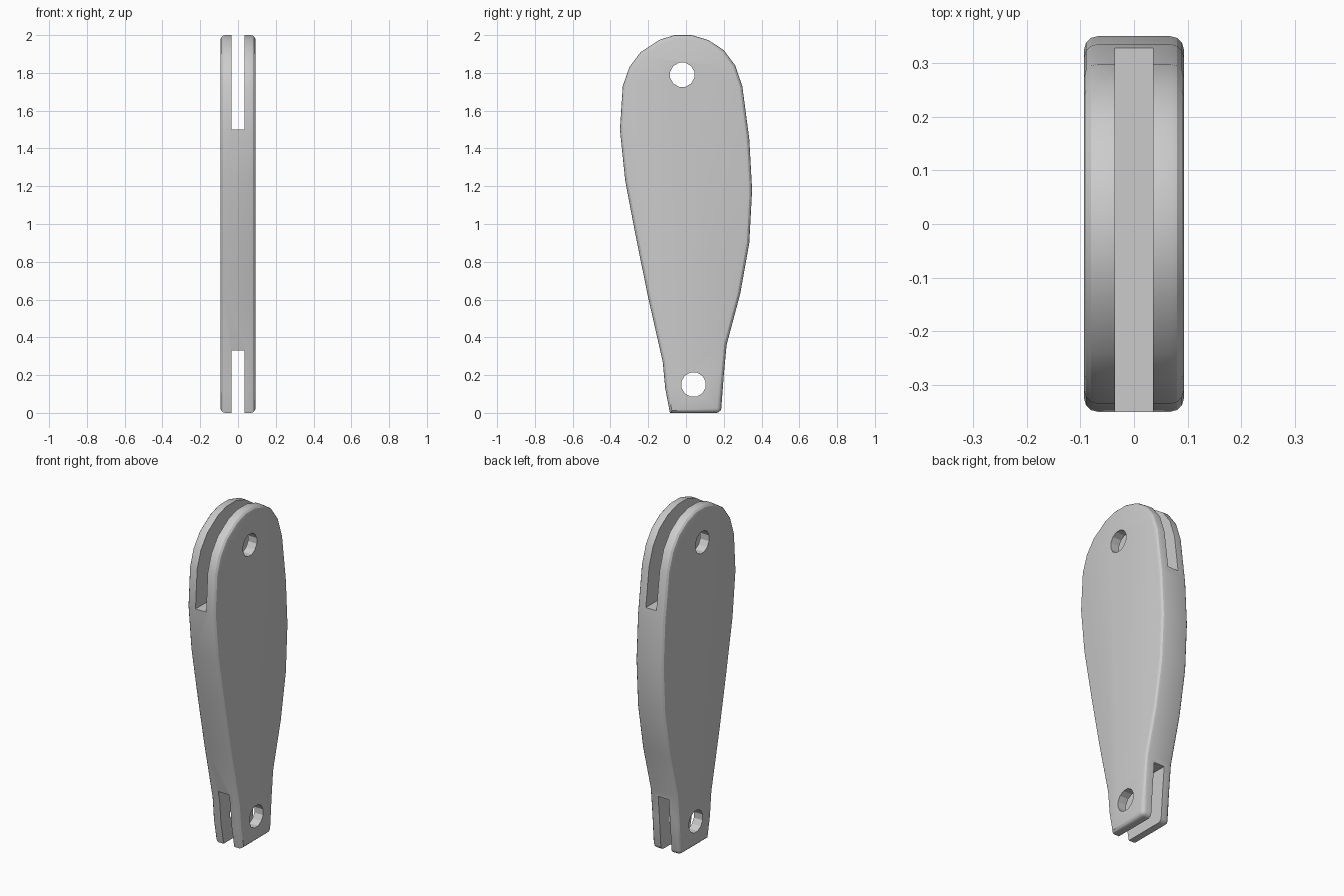
import bpy
import bmesh
import math

old = bpy.data.objects.get("Cube")
if old:
    bpy.data.objects.remove(old, do_unlink=True)

HALF = 0.093       # half thickness of the link
SLOT = 0.035       # half width of the fork slots

grey = bpy.data.materials.new("light_grey")
grey.use_nodes = True
grey.diffuse_color = (0.6, 0.6, 0.6, 1)
grey.node_tree.nodes["Principled BSDF"].inputs["Base Color"].default_value = (0.6, 0.6, 0.6, 1)


def prism(name, outline, half):
    """Extrude a (y, z) outline along x, centred on x = 0."""
    bm = bmesh.new()
    face = bm.faces.new([bm.verts.new((-half, y, z)) for y, z in outline])
    extruded = bmesh.ops.extrude_face_region(bm, geom=[face])
    verts = [g for g in extruded["geom"] if isinstance(g, bmesh.types.BMVert)]
    bmesh.ops.translate(bm, vec=(2 * half, 0, 0), verts=verts)
    bmesh.ops.recalc_face_normals(bm, faces=bm.faces)
    mesh = bpy.data.meshes.new(name)
    bm.to_mesh(mesh)
    bm.free()
    mesh.materials.append(grey)
    obj = bpy.data.objects.new(name, mesh)
    bpy.context.collection.objects.link(obj)
    return obj


def circle(y, z, radius, sides=12):
    return [(y + radius * math.cos(2 * math.pi * (i + 0.5) / sides),
             z + radius * math.sin(2 * math.pi * (i + 0.5) / sides)) for i in range(sides)]


def box(z0, z1):
    return [(-1, z0), (1, z0), (1, z1), (-1, z1)]


def apply(obj, mod):
    bpy.context.view_layer.objects.active = obj
    bpy.ops.object.modifier_apply(modifier=mod.name)


# Link body: a teardrop plate with rounded rims
outline = [
    (-0.085, 0), (-0.11, 0.13), (-0.123, 0.27), (-0.2, 0.61), (-0.265, 0.93),
    (-0.322, 1.23), (-0.35, 1.5), (-0.335, 1.73), (-0.3, 1.83), (-0.24, 1.91),
    (-0.14, 1.975), (-0.06, 2), (0.03, 2), (0.12, 1.973), (0.2, 1.92),
    (0.26, 1.84), (0.298, 1.73), (0.335, 1.45), (0.35, 1.18), (0.335, 0.9),
    (0.287, 0.63), (0.215, 0.36), (0.2, 0.2), (0.185, 0),
]
body = prism("link_body", outline, HALF)
bevel = body.modifiers.new("rim", "BEVEL")
bevel.width = 0.025
bevel.segments = 3
bevel.limit_method = "ANGLE"
bevel.angle_limit = math.radians(85)
apply(body, bevel)

# Fork slots at both ends and the two pin holes
cutters = [
    prism("upper_slot_cutter", box(1.5, 2.3), SLOT),
    prism("lower_slot_cutter", box(-0.3, 0.33), SLOT),
    prism("upper_pin_cutter", circle(-0.02, 1.79, 0.066), 0.3),
    prism("lower_pin_cutter", circle(0.04, 0.15, 0.066), 0.3),
]
for cutter in cutters:
    cut = body.modifiers.new("cut", "BOOLEAN")
    cut.operation = "DIFFERENCE"
    cut.solver = "EXACT"
    cut.object = cutter
    apply(body, cut)
    bpy.data.objects.remove(cutter, do_unlink=True)

# Smooth rims, sharp slots and holes
bpy.ops.object.select_all(action="DESELECT")
body.select_set(True)
bpy.context.view_layer.objects.active = body
bpy.ops.object.shade_smooth_by_angle(angle=math.radians(29))
